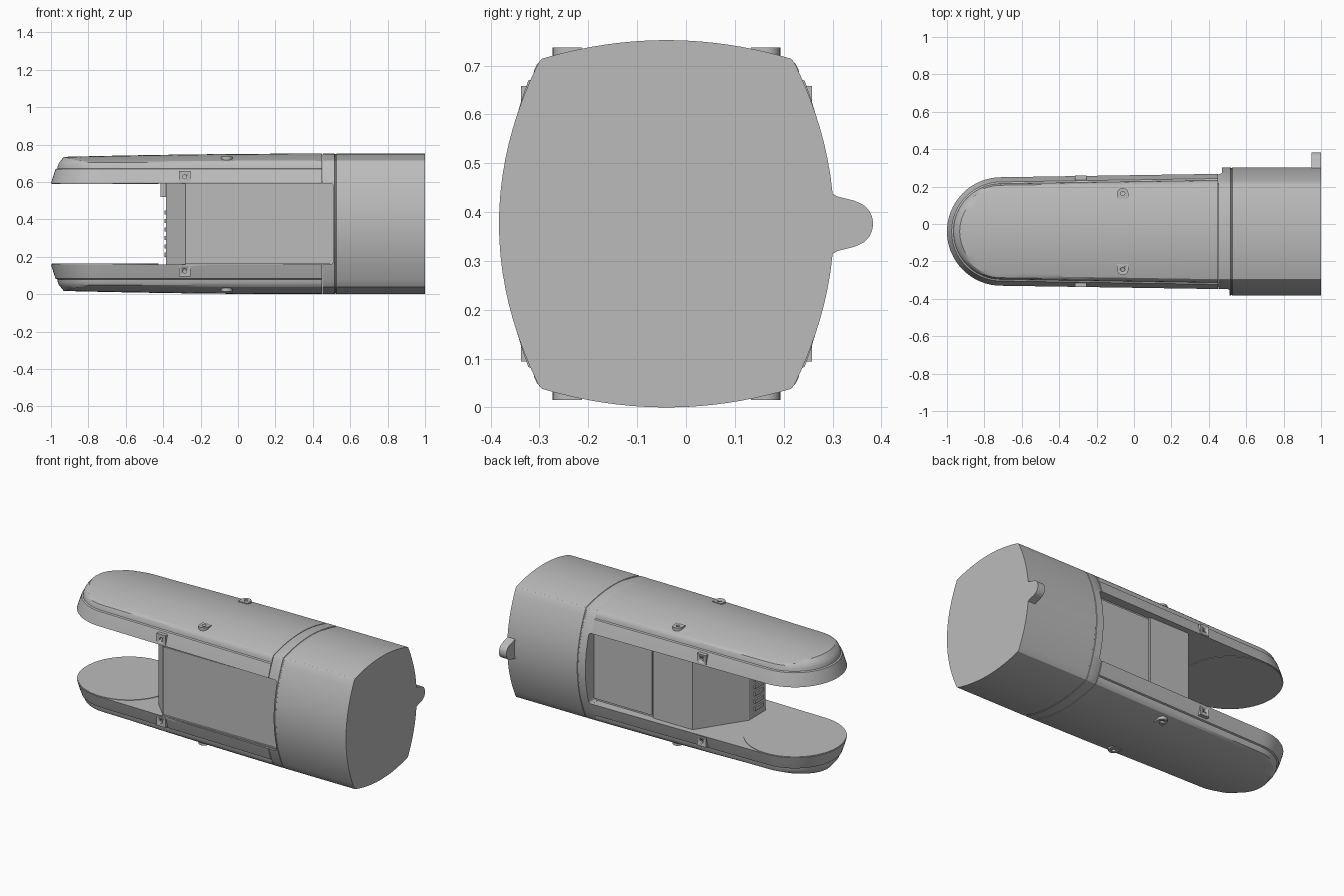
import bpy, bmesh, math
from mathutils import Vector

cube = bpy.data.objects.get("Cube")
if cube:
    bpy.data.objects.remove(cube)

MID_Y, MID_Z = -0.04, 0.376
LOW, HIGH = 0.16, 0.592

grey = bpy.data.materials.new("plain_grey")
grey.use_nodes = True
grey.diffuse_color = (0.5, 0.5, 0.5, 1)
grey.node_tree.nodes["Principled BSDF"].inputs["Base Color"].default_value = (0.5, 0.5, 0.5, 1)


def finish(name, bm, smooth=True, angle=25):
    bmesh.ops.remove_doubles(bm, verts=bm.verts, dist=1e-5)
    bmesh.ops.recalc_face_normals(bm, faces=bm.faces)
    mesh = bpy.data.meshes.new(name)
    bm.to_mesh(mesh)
    bm.free()
    mesh.materials.append(grey)
    obj = bpy.data.objects.new(name, mesh)
    bpy.context.collection.objects.link(obj)
    if smooth:
        bpy.ops.object.select_all(action="DESELECT")
        obj.select_set(True)
        bpy.context.view_layer.objects.active = obj
        bpy.ops.object.shade_smooth_by_angle(angle=math.radians(angle))
    return obj


def loft(name, rings, **kw):
    """Skin closed rings of equal length and cap both ends."""
    bm = bmesh.new()
    loops = [[bm.verts.new(p) for p in ring] for ring in rings]
    for a, b in zip(loops, loops[1:]):
        for i in range(len(a)):
            j = (i + 1) % len(a)
            bm.faces.new((a[i], a[j], b[j], b[i]))
    bm.faces.new(loops[0])
    bm.faces.new(loops[-1])
    return finish(name, bm, **kw)


def box(name, lo, hi, bevel=0.0):
    corners = [(lo[0], lo[1]), (hi[0], lo[1]), (hi[0], hi[1]), (lo[0], hi[1])]
    obj = loft(name, [[(x, y, z) for x, y in corners] for z in (lo[2], hi[2])], smooth=False)
    if bevel:
        mod = obj.modifiers.new("bevel", "BEVEL")
        mod.width, mod.segments = bevel, 3
    return obj


def cut(obj, cutter):
    cutter.hide_render = True
    cutter.hide_set(True)
    cutter.display_type = "WIRE"
    mod = obj.modifiers.new("cut", "BOOLEAN")
    mod.operation, mod.object, mod.solver = "DIFFERENCE", cutter, "EXACT"


# Rear hull: rounded square section with bulged sides and softened corners
def section(x, shrink):
    pts, n = [], 20
    for i in range(n + 1):
        t = -1 + 2 * i / n
        pts.append((0.255 * t, 0.376 - 0.038 * t * t))
    for i in range(n + 1):
        t = 1 - 2 * i / n
        pts.append((0.343 - 0.081 * t * t, 0.33 * t))
    pts += [(-y, -z) for y, z in pts]
    return [(x, MID_Y + y * shrink, MID_Z + z * shrink) for y, z in pts]


hull = loft("rear_hull", [section(x, s) for x, s in (
    (0.451, 0.994), (0.456, 1), (0.516, 1), (0.518, 0.993), (0.524, 0.993), (0.526, 1), (1, 1))])
cut(hull, box("front_opening_cutter", (0.3, -0.6, LOW), (0.51, MID_Y, HIGH), 0.015))
cut(hull, box("back_opening_cutter", (0.3, MID_Y - 0.02, LOW), (0.47, 0.5, HIGH), 0.015))


# Two long round-nosed arms, mirrored about the middle height
def arm_ring(inset, height):
    half = []
    for i in range(25):
        f = i / 24
        half.append((0.45 - 1.16 * f, 0.308 - 0.018 * f - inset))
    for i in range(1, 17):
        a = math.pi / 2 * i / 16
        r = 0.29 - inset
        half.append((-0.71 - r * math.sin(a), r * math.cos(a)))
    outline = half + [(x, -v) for x, v in reversed(half[:-1])]
    ring = []
    for x, v in outline:
        dome = 0.752 - 0.04 * (v / 0.26) ** 2 - 0.018 * ((0.45 - x) / 1.4) ** 2
        ring.append((x, MID_Y + v, min(height, dome)))
    return ring


def flip(p):
    return (p[0], p[1], 2 * MID_Z - p[2])


steps = [(0, HIGH), (0.013, 0.635), (0.025, 0.669), (0.034, 0.673), (0.037, 0.69),
         (0.043, 0.703), (0.053, 0.715), (0.068, 1), (0.1, 1), (0.14, 1),
         (0.18, 1), (0.22, 1), (0.26, 1), (0.286, 1)]
upper = [arm_ring(d, z) for d, z in steps]
loft("upper_arm", upper, angle=22)
loft("lower_arm", [[flip(p) for p in r] for r in upper], angle=22)

# Thin round pads on the inner faces of the arms
for name, z in (("lower_pad", LOW), ("upper_pad", HIGH - 0.003)):
    rings = []
    for h in (z, z + 0.003):
        rings.append([(-0.71 + 0.285 * math.cos(a), MID_Y + 0.285 * math.sin(a), h)
                      for a in (math.tau * k / 64 for k in range(64))])
    loft(name, rings)

# Core block between the arms, with a wedge-shaped end
plan = [(0.53, -0.325), (-0.28, -0.325), (-0.385, -0.22), (-0.385, -0.06),
        (-0.2, 0.222), (0.07, 0.222), (0.07, 0.21), (0.53, 0.21)]
loft("core_block", [[(x, y, z) for x, y in plan] for z in (LOW - 0.01, HIGH + 0.01)], smooth=False)
box("back_panel", (0.078, 0.2, LOW + 0.012), (0.47, 0.218, HIGH - 0.012))
box("front_panel", (-0.275, -0.331, LOW + 0.015), (0.505, -0.32, HIGH - 0.008))
box("front_sill", (-0.28, -0.336, LOW - 0.01), (0.49, -0.32, LOW + 0.006))
box("end_latch", (-0.415, -0.2, 0.52), (-0.37, -0.1, HIGH + 0.005))
for k in range(6):
    z = 0.2 + 0.045 * k
    box("end_rib", (-0.394, -0.19, z), (-0.38, -0.11, z + 0.022))

# Rounded lug at the rear of the back side
lug = [(0.27, 0.075), (0.296, 0.064), (0.31, 0.056), (0.345, 0.047)]
lug += [(0.342 + 0.041 * math.sin(a), 0.045 * math.cos(a))
        for a in (math.pi / 2 * k / 8 for k in range(2, 9))]
lug += [(y, -z) for y, z in reversed(lug[:-1])]
loft("rear_lug", [[(x, y, MID_Z + z) for y, z in lug] for x in (0.95, 1.0)])


# Mounting tabs with a pin hole; u runs along the tab, n is its outward side
def tab(name, center, u, n, length, depth, rounded):
    c, u, n = Vector(center), Vector(u), Vector(n)
    w = u.cross(n)
    r = 0.03
    if rounded:
        shape = [(length - r + r * math.cos(a), r * math.sin(a))
                 for a in (math.pi * (k / 12 - 0.5) for k in range(13))]
        shape += [(-r, r), (-r, -r)]
    else:
        shape = [(r, -r), (r, r), (-r, r), (-r, -r)]
    obj = loft(name, [[c + u * a + w * b + n * h for a, b in shape] for h in (-depth, 0)])
    hole = [(0.011 * math.cos(math.tau * k / 16), 0.011 * math.sin(math.tau * k / 16)) for k in range(16)]
    cut(obj, loft(name + "_hole_cutter",
                  [[c + u * a + w * b + n * h for a, b in hole] for h in (-0.012, 0.02)]))


for level, s in (("upper", 1), ("lower", -1)):
    for side, d in (("front", -1), ("back", 1)):
        tab(level + "_" + side + "_top_tab", (-0.06, MID_Y + d * 0.203, MID_Z + s * 0.361),
            (0, d, 0), (0, 0, s), 0.03, 0.022, True)
        tab(level + "_" + side + "_side_tab", (-0.285, MID_Y + d * 0.298, MID_Z + s * 0.252),
            (0, 0, s), (0, d, 0), 0.03, 0.03, False)
